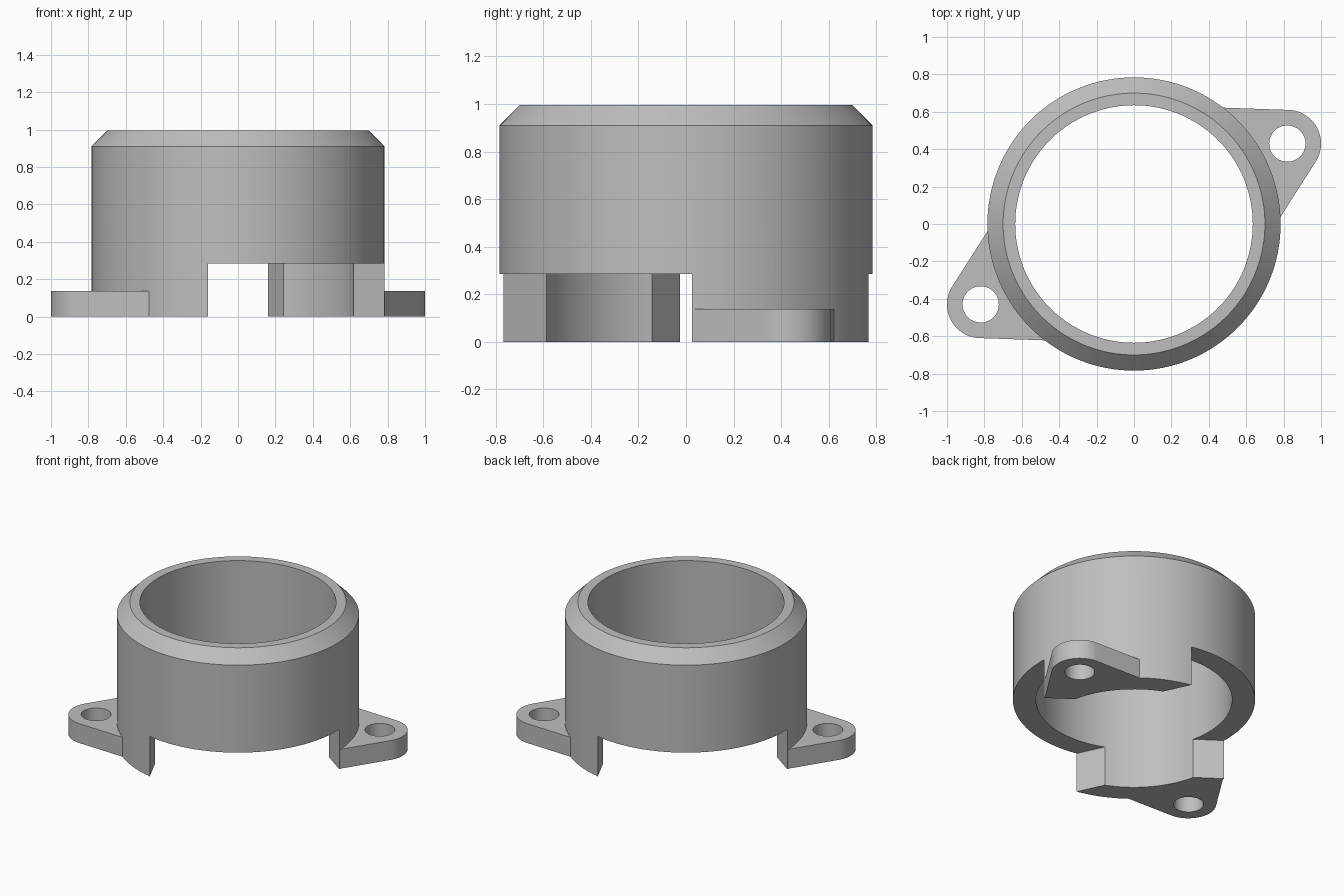
import bpy, bmesh, math

if "Cube" in bpy.data.objects:
    bpy.data.objects.remove(bpy.data.objects["Cube"])

SEG = 128
R_OUT, R_IN, R_TOP = 0.784, 0.635, 0.70
HEIGHT, CHAMFER_Z, GAP_Z, EAR_Z = 0.995, 0.91, 0.285, 0.138
EAR_X, EAR_Y, EAR_R, HOLE_R = 0.82, 0.43, 0.18, 0.097

grey = bpy.data.materials.new("plain grey")
grey.diffuse_color = (0.52, 0.52, 0.52, 1)
grey.use_nodes = True
grey.node_tree.nodes["Principled BSDF"].inputs["Base Color"].default_value = grey.diffuse_color


def arc(cx, cy, r, a0, a1, n):
    """Points along an arc, angles in degrees."""
    angles = [math.radians(a0 + (a1 - a0) * i / n) for i in range(n + 1)]
    return [(cx + r * math.cos(a), cy + r * math.sin(a)) for a in angles]


def finish(name, bm):
    bmesh.ops.recalc_face_normals(bm, faces=bm.faces)
    mesh = bpy.data.meshes.new(name)
    bm.to_mesh(mesh)
    bm.free()
    mesh.materials.append(grey)
    ob = bpy.data.objects.new(name, mesh)
    bpy.context.collection.objects.link(ob)
    return ob


def prism(name, pts, z0, z1, turned=False):
    """Extruded plan outline, optionally turned half a circle."""
    s = -1 if turned else 1
    bm = bmesh.new()
    low = [bm.verts.new((s * x, s * y, z0)) for x, y in pts]
    high = [bm.verts.new((s * x, s * y, z1)) for x, y in pts]
    bm.faces.new(low[::-1])
    bm.faces.new(high)
    n = len(pts)
    for i in range(n):
        j = (i + 1) % n
        bm.faces.new((low[i], low[j], high[j], high[i]))
    return finish(name, bm)


def combine(target, tool, operation):
    mod = target.modifiers.new(operation, 'BOOLEAN')
    mod.operation = operation
    mod.solver = 'EXACT'
    mod.object = tool
    bpy.context.view_layer.objects.active = target
    bpy.ops.object.modifier_apply(modifier=mod.name)
    bpy.data.objects.remove(tool)


# collar: revolved wall with chamfered top
profile = [(R_IN, 0), (R_OUT, 0), (R_OUT, CHAMFER_Z), (R_TOP, HEIGHT), (R_IN, HEIGHT)]
bm = bmesh.new()
rings = [[bm.verts.new((x, y, z)) for x, y in arc(0, 0, r, 0, 360, SEG)[:-1]]
         for r, z in profile]
for k, a in enumerate(rings):
    b = rings[(k + 1) % len(rings)]
    for i in range(SEG):
        j = (i + 1) % SEG
        bm.faces.new((a[i], a[j], b[j], b[i]))
collar = finish("mounting_collar", bm)

# side gaps that leave two legs with flared ends
gap = [(-0.446, -0.265), (-1.29, 0.335), (-1.2, 1.3), (-0.095, 1.313), (0.33, 0.403)]
# rounded mounting ear, its root buried in the wall
ear = (arc(EAR_X, EAR_Y, EAR_R, -33, 88, 32) + [(0.475, 0.622)]
       + arc(0, 0, 0.77, 52.5, 3.5, 16) + [(0.783, 0.038)])
hole = arc(EAR_X, EAR_Y, HOLE_R, 0, 360, 48)[:-1]

for turned in (False, True):
    combine(collar, prism("gap_cutter", gap, -0.1, GAP_Z, turned), 'DIFFERENCE')
for turned in (False, True):
    flange = prism("ear", ear, 0, EAR_Z, turned)
    combine(flange, prism("hole_cutter", hole, -0.1, 0.3, turned), 'DIFFERENCE')
    combine(collar, flange, 'UNION')

# smooth curved walls, crisp edges
bpy.ops.object.select_all(action='DESELECT')
collar.select_set(True)
bpy.context.view_layer.objects.active = collar
bpy.ops.object.shade_smooth_by_angle(angle=math.radians(25))
